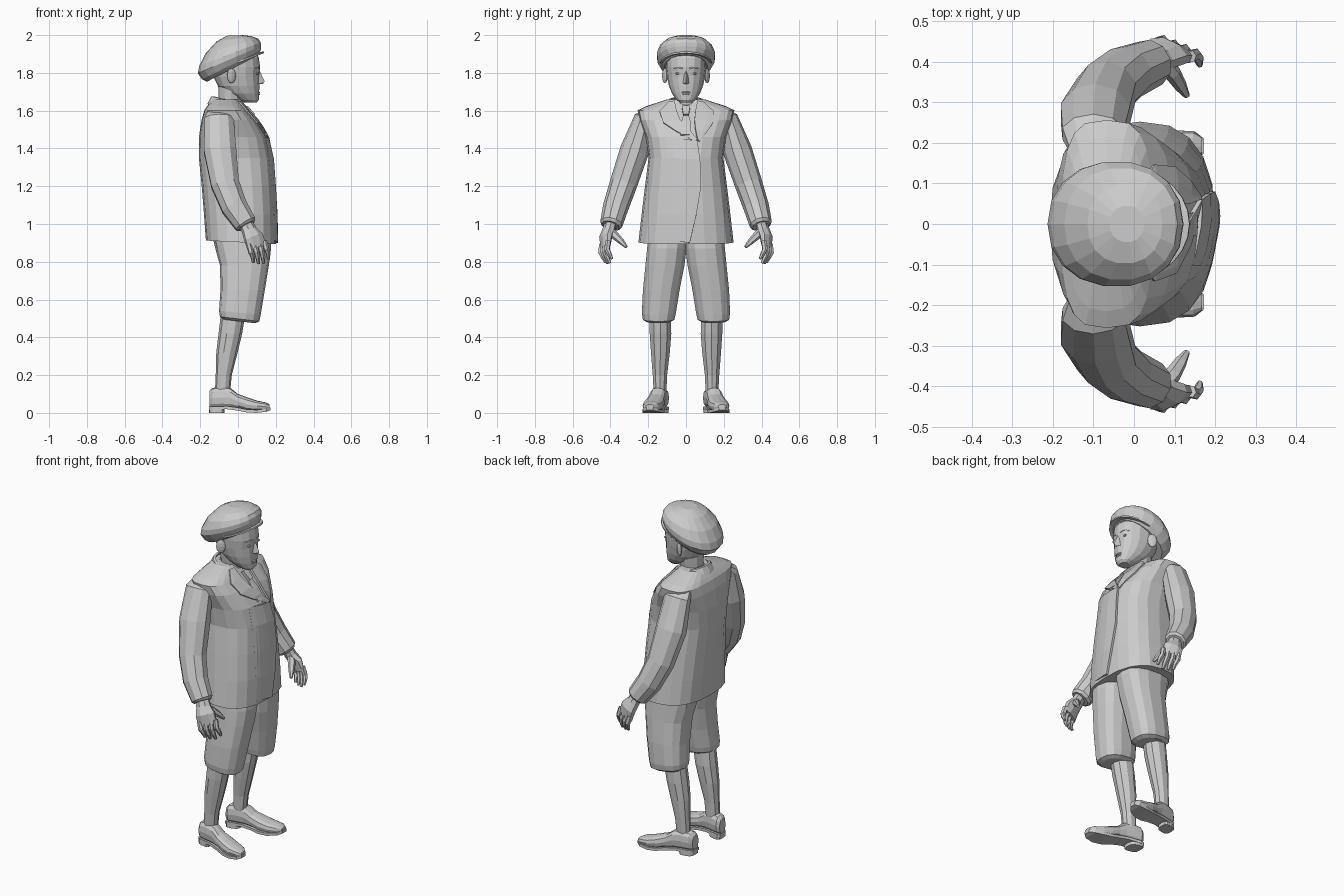
import bpy, bmesh, math
from mathutils import Vector
from mathutils.bvhtree import BVHTree


def make(name, verts, faces, mirror=False, thick=0):
    me = bpy.data.meshes.new(name)
    me.from_pydata([tuple(v) for v in verts], [], faces)
    bm = bmesh.new()
    bm.from_mesh(me)
    bmesh.ops.recalc_face_normals(bm, faces=bm.faces)
    bm.to_mesh(me)
    bm.free()
    ob = bpy.data.objects.new(name, me)
    bpy.context.collection.objects.link(ob)
    if thick:
        m = ob.modifiers.new("thickness", 'SOLIDIFY')
        m.thickness, m.offset = thick, 0
    if mirror:
        m = ob.modifiers.new("mirror", 'MIRROR')
        m.use_axis = (False, True, False)
        m.use_mirror_merge = False
    return ob


def loft(name, rings, mirror=False, closed=True, thick=0):
    n = len(rings[0])
    faces = [[r * n + i, r * n + (i + 1) % n, (r + 1) * n + (i + 1) % n, (r + 1) * n + i]
             for r in range(len(rings) - 1) for i in range(n if closed else n - 1)]
    if closed and not thick:
        faces += [list(range(n))[::-1], list(range((len(rings) - 1) * n, len(rings) * n))]
    return make(name, [p for r in rings for p in r], faces, mirror, thick)


def oval(c, u, v, n, e=2.0, a0=0.0):
    pts = []
    for i in range(n):
        a = a0 + 2 * math.pi * i / n
        k, s = math.cos(a), math.sin(a)
        pts.append(Vector(c) + Vector(u) * math.copysign(abs(k) ** (2 / e), k)
                   + Vector(v) * math.copysign(abs(s) ** (2 / e), s))
    return pts


def stack(name, rows, n, e=2.0, mirror=False):
    """rows: z at ring centre, x back, x front, y min, y max, slope along x, optional squareness"""
    rings = []
    for z, xb, xf, y0, y1, sl, *sq in rows:
        r = (xf - xb) / 2
        rings.append(oval(((xb + xf) / 2, (y0 + y1) / 2, z), (r, 0, r * sl), (0, (y1 - y0) / 2, 0),
                          n, sq[0] if sq else e))
    return loft(name, rings, mirror)


def tube(name, path, n, mirror=True, ref=(1, 0, 0)):
    """path: (centre, half width near ref, half width across)"""
    rings, ref = [], Vector(ref)
    for i, (c, a, b) in enumerate(path):
        t = Vector(path[min(i + 1, len(path) - 1)][0]) - Vector(path[max(i - 1, 0)][0])
        t.normalize()
        u = (ref - t * t.dot(ref)).normalized()
        rings.append(oval(c, u * a, t.cross(u) * b, n, 2, math.pi / n))
    return loft(name, rings, mirror)


def blob(name, c, s, mirror=False, tilt=0):
    bm = bmesh.new()
    bmesh.ops.create_uvsphere(bm, u_segments=10, v_segments=6, radius=1)
    k, q = math.cos(tilt), math.sin(tilt)
    vs = []
    for v in bm.verts:
        x, y, z = (v.co[i] * s[i] for i in range(3))
        vs.append(Vector((c[0] + x * k - y * q, c[1] + x * q + y * k, c[2] + z)))
    fs = [[v.index for v in f.verts] for f in bm.faces]
    bm.free()
    make(name, vs, fs, mirror)


def sym(rows):
    return [(z, xb, xf, -h, h, *rest) for z, xb, xf, h, *rest in rows]


# Jacket body
jacket = stack("jacket_body", sym([
    (.903, -.17, .20, .252, -.05), (1.05, -.18, .20, .235, 0), (1.2, -.192, .193, .217, 0),
    (1.35, -.207, .182, .198, 0), (1.46, -.207, .155, .212, 0, 2.7), (1.55, -.193, .095, .246, 0, 3),
    (1.602, -.178, .045, .256, 0, 3.2), (1.622, -.165, .03, .215, 0, 2.8),
    (1.66, -.135, .0, .10, 0)]), 20, 2.5)
tree = BVHTree.FromPolygons([v.co for v in jacket.data.vertices],
                            [list(p.vertices) for p in jacket.data.polygons])


def panel(name, rows, o0, o1, cols=5, thick=.012):
    """cloth strip laid on the jacket front; rows: (y, z) start and (y, z) end"""
    rings = []
    for ya, za, yb, zb in rows:
        ring = []
        for i in range(cols + 1):
            t = i / cols
            y, z = ya + (yb - ya) * t, za + (zb - za) * t
            hit = tree.ray_cast(Vector((1, y, z)), Vector((-1, 0, 0)))[0]
            ring.append(((hit.x if hit else 0) + o0 + (o1 - o0) * t, y, z))
        rings.append(ring)
    loft(name, rings, closed=False, thick=thick)


# Overlapping front, lapels and tie
panel("jacket_front_flap", [(-.1, 1.46, .06, 1.44), (-.1, 1.35, .075, 1.34), (-.1, 1.2, .08, 1.2),
                            (-.1, 1.05, .055, 1.05), (-.1, .915, .02, .90)], -.006, .008)
panel("lapel_near", [(-.09, 1.645, -.06, 1.65), (-.14, 1.595, -.05, 1.60), (-.12, 1.535, -.03, 1.55),
                     (-.05, 1.49, .01, 1.505), (.05, 1.435, .06, 1.45)], .004, .01)
panel("lapel_far", [(.09, 1.645, .06, 1.65), (.145, 1.595, .05, 1.60), (.14, 1.53, .045, 1.55),
                    (.105, 1.48, .05, 1.50), (.07, 1.435, .06, 1.45)], .004, .01)
panel("tie_knot", [(-.022, 1.62, .022, 1.62), (-.014, 1.575, .014, 1.575)], .012, .012, 2, .02)
panel("tie_blade", [(-.014, 1.575, .014, 1.575), (-.026, 1.53, .026, 1.53),
                    (-.028, 1.47, .028, 1.47)], .004, .004, 2)

# Jacket collar wraps the back of the neck, shirt collar sits inside
rings = []
for rx, ry, z in ((.108, .12, 1.605), (.088, .095, 1.648), (.078, .082, 1.65)):
    ring = []
    for i in range(13):
        a = math.radians(50 + 260 * i / 12)
        x = rx * math.cos(a)
        ring.append((-.05 + x, ry * math.sin(a), z - .27 * x))
    rings.append(ring)
loft("jacket_collar", rings, closed=False, thick=.01)
stack("shirt_collar", sym([(1.59, -.12, .045, .078, -.3), (1.645, -.11, .03, .066, -.3)]), 12)
stack("neck", sym([(1.58, -.108, .025, .06, 0), (1.66, -.103, .025, .06, 0), (1.74, -.105, .04, .07, 0)]), 12)

# Sleeves
tube("sleeve", [((-.10, .18, 1.60), .06, .02), ((-.10, .222, 1.56), .08, .053),
                ((-.095, .272, 1.39), .09, .077), ((-.068, .332, 1.21), .078, .073),
                ((-.02, .372, 1.09), .072, .068), ((.04, .396, 1.0), .062, .06),
                ((.046, .399, .99), .05, .048)], 10)

# Hands, palms turned slightly, fingers curling in
turn = (1, -.35, 0)
tube("palm", [((.035, .394, 1.02), .036, .03), ((.06, .41, .965), .042, .032),
              ((.082, .425, .93), .056, .031), ((.10, .427, .875), .057, .02)], 8, True, turn)
for i, drop in enumerate((.012, .0, -.004, .012)):
    x, y, z = .058 + i * .027, .445 - i * .011, .872 + i * .006
    tube("finger", [((x, y, z + .02), .015, .016), ((x + .012, y + .006, z - .025), .0145, .015),
                    ((x + .02, y - .004, z - .055 + drop), .013, .013),
                    ((x + .023, y - .02, z - .088 + drop), .008, .008)], 6, True, turn)
tube("thumb", [((.06, .41, .975), .022, .02), ((.095, .372, .935), .021, .021),
               ((.115, .34, .905), .016, .016), ((.13, .316, .878), .008, .008)], 6)

# Shorts and stockings
stack("shorts_leg", [(.95, -.14, .17, -.01, .20, 0), (.87, -.12, .175, -.005, .208, 0),
                     (.78, -.095, .163, .006, .217, 0), (.65, -.093, .142, .032, .23, 0),
                     (.53, -.10, .12, .052, .235, -.1), (.497, -.096, .113, .06, .23, -.12),
                     (.485, -.08, .09, .08, .212, -.12)], 14, 2.5, True)
stack("stocking", [(.53, -.09, .04, .08, .195, 0), (.42, -.103, .022, .075, .195, 0),
                   (.32, -.115, -.002, .083, .188, 0), (.2, -.118, -.033, .098, .178, 0),
                   (.11, -.122, -.042, .102, .173, 0)], 10, 2, True)


# Shoes, toes turned out
def shoe_y(x):
    return .138 + .2 * (x + .1)


rings = []
for x, h, z0, z1 in ((-.152, .028, .03, .115), (-.135, .041, .025, .132), (-.085, .043, .025, .14),
                     (-.04, .043, .025, .132), (.0, .046, .022, .10), (.05, .053, .008, .082),
                     (.10, .052, .008, .065), (.145, .042, .012, .056), (.168, .022, .016, .045)):
    rings.append(oval((x, shoe_y(x), (z0 + z1) / 2), (0, h, 0), (0, 0, (z1 - z0) / 2), 12, 2.6))
loft("shoe", rings, True)
soles = []
for x, h, z0 in ((-.154, .028, .016), (-.13, .041, .016), (-.06, .041, .02), (0, .045, .012),
                 (.05, .053, .002), (.10, .053, 0), (.15, .04, .006), (.172, .018, .014)):
    y = shoe_y(x)
    soles.append([(x, y - h, z0), (x, y + h, z0), (x, y + h, z0 + .016), (x, y - h, z0 + .016)])
loft("sole", soles, True)
loft("heel", [oval((-.113, shoe_y(-.113), z), (.041, .008, 0), (0, .041, 0), 12, 3.5) for z in (0, .035)], True)

# Head
stack("head", sym([(1.642, .035, .098, .03, 0), (1.657, .0, .11, .05, 0), (1.69, -.06, .112, .074, 0),
                   (1.73, -.105, .113, .09, 0), (1.78, -.13, .112, .101, 0), (1.83, -.14, .117, .107, 0),
                   (1.88, -.14, .11, .108, 0), (1.93, -.11, .085, .095, 0)]), 16, 2.15)
make("nose", [(.113, 0, 1.815), (.141, 0, 1.754), (.108, -.017, 1.744), (.108, .017, 1.744),
              (.130, 0, 1.740), (.106, -.010, 1.80), (.106, .010, 1.80)],
     [(0, 5, 1), (0, 1, 6), (5, 2, 1), (6, 1, 3), (1, 2, 4), (1, 4, 3)])
blob("eye", (.1, .04, 1.797), (.008, .017, .007), True, -.35)
blob("upper_lip", (.107, 0, 1.697), (.011, .024, .005))
blob("lower_lip", (.107, 0, 1.687), (.010, .02, .006))
tube("eyebrow", [((.112, .018, 1.824), .004, .004), ((.106, .042, 1.83), .004, .004),
                 ((.089, .066, 1.822), .003, .003)], 6)
blob("ear", (-.035, .112, 1.785), (.027, .010, .040), True, -.5)

# Flat cap: tilted crown and crescent peak
stack("cap_crown", sym([(1.825, -.165, .112, .115, .52), (1.842, -.19, .120, .137, .49),
                        (1.87, -.213, .122, .154, .43), (1.90, -.205, .12, .155, .38),
                        (1.942, -.172, .107, .138, .28), (1.98, -.115, .07, .098, .16),
                        (1.998, -.06, .025, .045, .04)]), 18, 2.15)
inner, outer = [], []
for i in range(13):
    a = math.radians(-84 + 14 * i)
    k, s = math.cos(a), math.sin(a)
    for ring, rx, ry, dz in ((inner, .105, .112, .002), (outer, .152, .138, -.012)):
        x = -.015 + rx * k
        ring.append((x, ry * s, 1.858 + .46 * x + dz * k))
loft("cap_peak", [inner, outer], closed=False, thick=.009)
